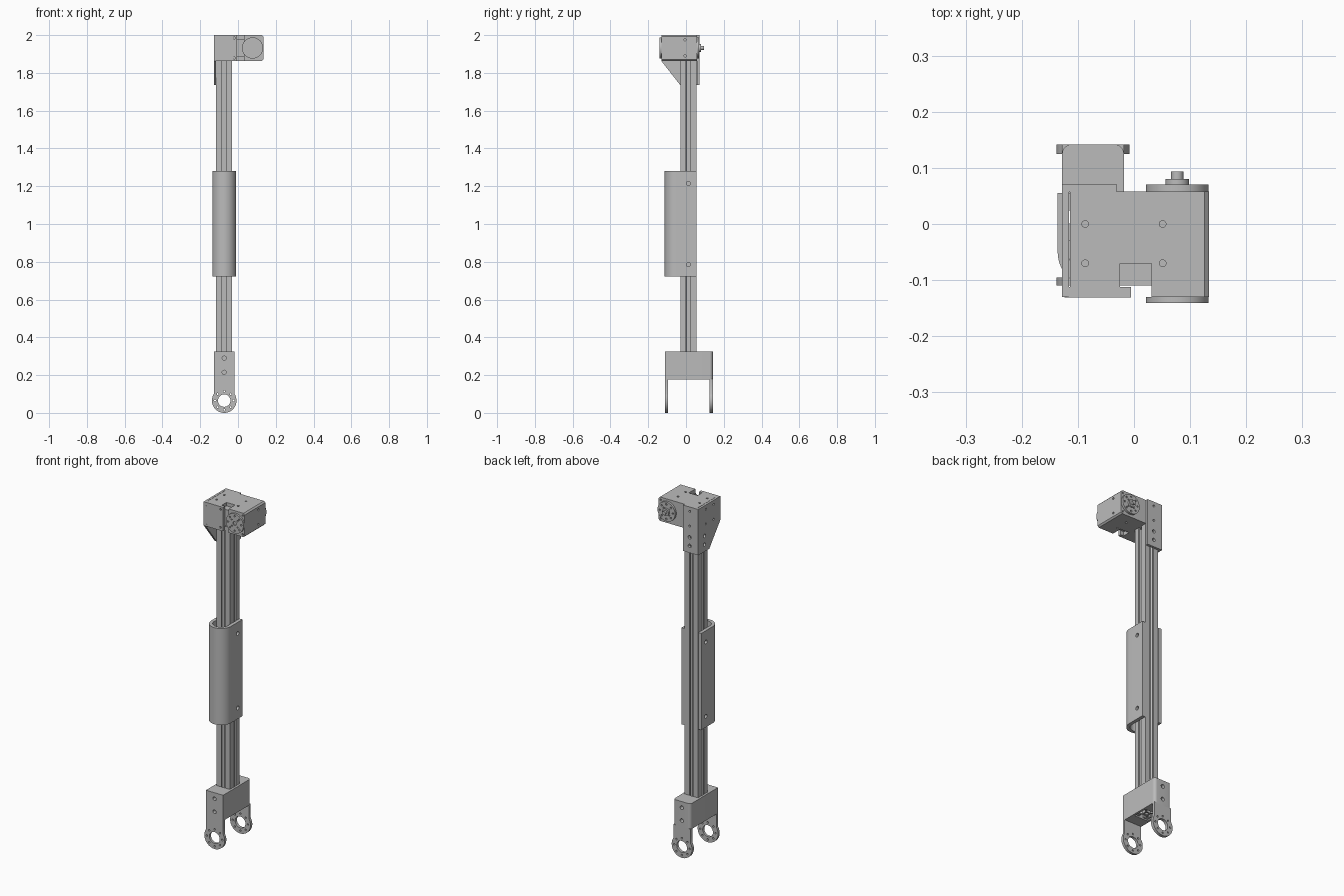
import bpy, bmesh, math
from mathutils import Matrix, Vector

if "Cube" in bpy.data.objects:
    bpy.data.objects.remove(bpy.data.objects["Cube"], do_unlink=True)

grey = bpy.data.materials.new("plain grey")
grey.use_nodes = True
grey.diffuse_color = (0.5, 0.5, 0.5, 1)
grey.node_tree.nodes["Principled BSDF"].inputs["Base Color"].default_value = (0.5, 0.5, 0.5, 1)

CX, CY = -0.073, 0.0125      # column axis
HALF = 0.0425                # column half width
TOP, UNDER = 2.0, 1.862      # head height range
HORN_X, HORN_Z = 0.077, 1.932

# maps a profile (u, v) and an extrusion distance w to world space
AXES = {
    "x": lambda u, v, w: Vector((w, u, v)),
    "y": lambda u, v, w: Vector((u, w, v)),
    "z": lambda u, v, w: Vector((u, v, w)),
}


def add_prism(bm, profile, axis, start, end):
    place = AXES[axis]
    low = [bm.verts.new(place(u, v, start)) for u, v in profile]
    high = [bm.verts.new(place(u, v, end)) for u, v in profile]
    faces = [bm.faces.new(low), bm.faces.new(high)]
    for i in range(len(low)):
        j = (i + 1) % len(low)
        faces.append(bm.faces.new((low[i], low[j], high[j], high[i])))
    bmesh.ops.recalc_face_normals(bm, faces=faces)


def arc(u, v, radius, begin=0, sweep=360, steps=32):
    count = steps if sweep == 360 else steps + 1
    angles = [math.radians(begin + sweep * i / steps) for i in range(count)]
    return [(u + radius * math.cos(a), v + radius * math.sin(a)) for a in angles]


def rect(u0, u1, v0, v1):
    return [(u0, v0), (u1, v0), (u1, v1), (u0, v1)]


def build(name, prisms):
    bm = bmesh.new()
    for prism in prisms:
        add_prism(bm, *prism)
    mesh = bpy.data.meshes.new(name)
    bm.to_mesh(mesh)
    bm.free()
    mesh.materials.append(grey)
    obj = bpy.data.objects.new(name, mesh)
    bpy.context.collection.objects.link(obj)
    return obj


def activate(obj):
    bpy.ops.object.select_all(action="DESELECT")
    obj.select_set(True)
    bpy.context.view_layer.objects.active = obj


def cut(obj, prisms):
    cutter = build("cutter", prisms)
    cutter.hide_render = True
    mod = obj.modifiers.new("cut", "BOOLEAN")
    mod.operation, mod.solver, mod.object = "DIFFERENCE", "EXACT", cutter
    activate(obj)
    bpy.ops.object.modifier_apply(modifier=mod.name)
    bpy.data.objects.remove(cutter, do_unlink=True)


def smooth(obj):
    activate(obj)
    bpy.ops.object.shade_smooth_by_angle(angle=math.radians(30))


def hole(u, v, radius, axis, start, end):
    return (arc(u, v, radius, steps=16), axis, start, end)


# Slotted column: one side of the section turned four times
half_side = [(-HALF, -HALF), (-0.012, -HALF), (-0.012, -0.035), (-0.024, -0.035), (-0.024, -0.03), (-0.011, -0.017)]
side = half_side + [(-u, v) for u, v in reversed(half_side[1:])]
section = []
for turn in range(4):
    spin = Matrix.Rotation(turn * math.pi / 2, 2)
    for p in side:
        q = spin @ Vector(p)
        section.append((CX + q.x, CY + q.y))
column = build("slotted_column", [(section, "z", 0.185, UNDER)])
cut(column, [hole(CX, CY, 0.009, "z", 0.1, 1.95)])
smooth(column)

# U-shaped cover wrapped round the column, open at the back
back = CY + HALF
outer = [(CX - 0.063, back)] + arc(CX, -0.05, 0.063, 180, 180) + [(CX + 0.063, back)]
inner = [(CX + 0.044, back)] + arc(CX, -0.05, 0.044, 360, -180) + [(CX - 0.044, back)]
cover = build("column_cover", [(outer + inner, "z", 0.722, 1.28)])
cut(cover, [hole(CY, z, 0.011, "x", -0.2, 0.1) for z in (0.785, 1.215)])
smooth(cover)

# Fork: block with a pocket for the column
Y0, Y1 = -0.11, 0.142
w, r = 0.055, 0.017
block_shape = [(CX - w, Y0), (CX + w, Y0)]
block_shape += arc(CX + w - r, Y1 - r, r, 0, 90, 8) + arc(CX - w + r, Y1 - r, r, 90, 90, 8)
block = build("fork_block", [(block_shape, "z", 0.177, 0.325)])
cut(block, [(rect(CX - HALF, CX + HALF, CY - HALF, CY + HALF), "z", 0.1, 0.4)])
cut(block, [hole(CX, z, 0.011, "y", -0.2, 0.2) for z in (0.215, 0.29)])
smooth(block)

# Fork arms ending in drilled rings
RING_Z, RING_R = 0.065, 0.065
tip = math.degrees(math.acos(w / RING_R))
arm_shape = [(CX + w, 0.18), (CX - w, 0.18)] + arc(CX, RING_Z, RING_R, 180 - tip, 180 + 2 * tip, 40)
for name, y0, y1 in (("front_fork_arm", Y0, -0.095), ("back_fork_arm", 0.125, Y1)):
    arm = build(name, [(arm_shape, "y", y0, y1)])
    drills = [(arc(CX, RING_Z, 0.033), "y", -0.2, 0.2)]
    drills += [hole(u, v, 0.005, "y", -0.2, 0.2) for u, v in arc(CX, RING_Z, 0.049, steps=8)]
    cut(arm, drills)
    smooth(arm)

# Head case with chamfered outer edges and a front notch
c = 0.008
case_shape = [(-0.114, UNDER), (0.134 - c, UNDER), (0.134, UNDER + c),
              (0.134, TOP - c), (0.134 - c, TOP), (-0.114, TOP)]
case = build("head_case", [(case_shape, "y", -0.13, 0.058)])
cut(case, [(rect(-0.025, 0.031, -0.2, -0.07), "z", 1.8, 2.1)])
screws = [hole(x, y, 0.006, "z", z - 0.006, z + 0.006)
          for x in (-0.087, 0.051) for y in (0, -0.07) for z in (UNDER, TOP)]
screws += [hole(-0.005, z, 0.006, "x", 0.126, 0.15) for z in (1.89, 1.975)]
screws += [hole(0.122, z, 0.005, "y", y - 0.006, y + 0.006)
           for z in (1.877, 1.985) for y in (-0.13, 0.058)]
cut(case, screws)
smooth(case)
build("motor_core", [(rect(-0.03, 0.035, -0.11, -0.06), "z", 1.885, 1.98)])

# Front panel beside the horn
panel_shape = [(-0.124 + c, UNDER), (-0.005, UNDER), (-0.005, TOP), (-0.124 + c, TOP),
               (-0.124, TOP - c), (-0.124, UNDER + c)]
panel = build("front_panel", [(panel_shape, "y", -0.131, -0.112)])
cut(panel, [hole(x, z, 0.006, "y", -0.2, -0.123) for x in (-0.108, -0.02) for z in (1.88, 1.985)])
smooth(panel)


# Drive horns on both faces of the head
def horn(name, y0, y1, outward):
    disc = build(name, [(arc(HORN_X, HORN_Z, 0.056, steps=48), "y", y0, y1)])
    face = y1 if outward > 0 else y0
    span = (face - 0.006, face + 0.006)
    drills = [hole(u, v, 0.005, "y", *span) for u, v in arc(HORN_X, HORN_Z, 0.042, steps=8)]
    drills += [hole(u, v, 0.004, "y", *span) for u, v in arc(HORN_X, HORN_Z, 0.026, 45, steps=4)]
    if outward < 0:
        drills.append(hole(HORN_X, HORN_Z, 0.011, "y", *span))
    cut(disc, drills)
    smooth(disc)


horn("front_horn", -0.141, -0.13, -1)
horn("back_horn", 0.058, 0.07, 1)
hub = build("back_hub", [(arc(HORN_X, HORN_Z, 0.021), "y", 0.065, 0.08),
                         (arc(HORN_X, HORN_Z, 0.011), "y", 0.075, 0.094)])
smooth(hub)

# Angle bracket: side gusset and back flange
LOW = 1.735
gusset_shape = [(0.071, LOW), (0.071, TOP), (-0.13, TOP), (-0.13, UNDER), (-0.03, LOW)]
gusset = build("side_gusset", [(gusset_shape, "x", -0.128, -0.1155)])
bolts = [hole(CY, z, 0.01, "x", -0.2, -0.1) for z in (1.775, 1.825)]
bolts += [hole(y, z, 0.006, "x", -0.2, -0.1) for y in (0, -0.07) for z in (1.89, 1.975)]
cut(gusset, bolts)
smooth(gusset)
flange = build("back_flange", [(rect(-0.1155, -0.031, LOW, TOP), "y", 0.057, 0.071)])
bolts = [hole(CX, z, 0.01, "y", 0, 0.1) for z in (1.775, 1.825)]
bolts += [hole(CX, z, 0.006, "y", 0, 0.1) for z in (1.89, 1.975)]
cut(flange, bolts)
smooth(flange)
